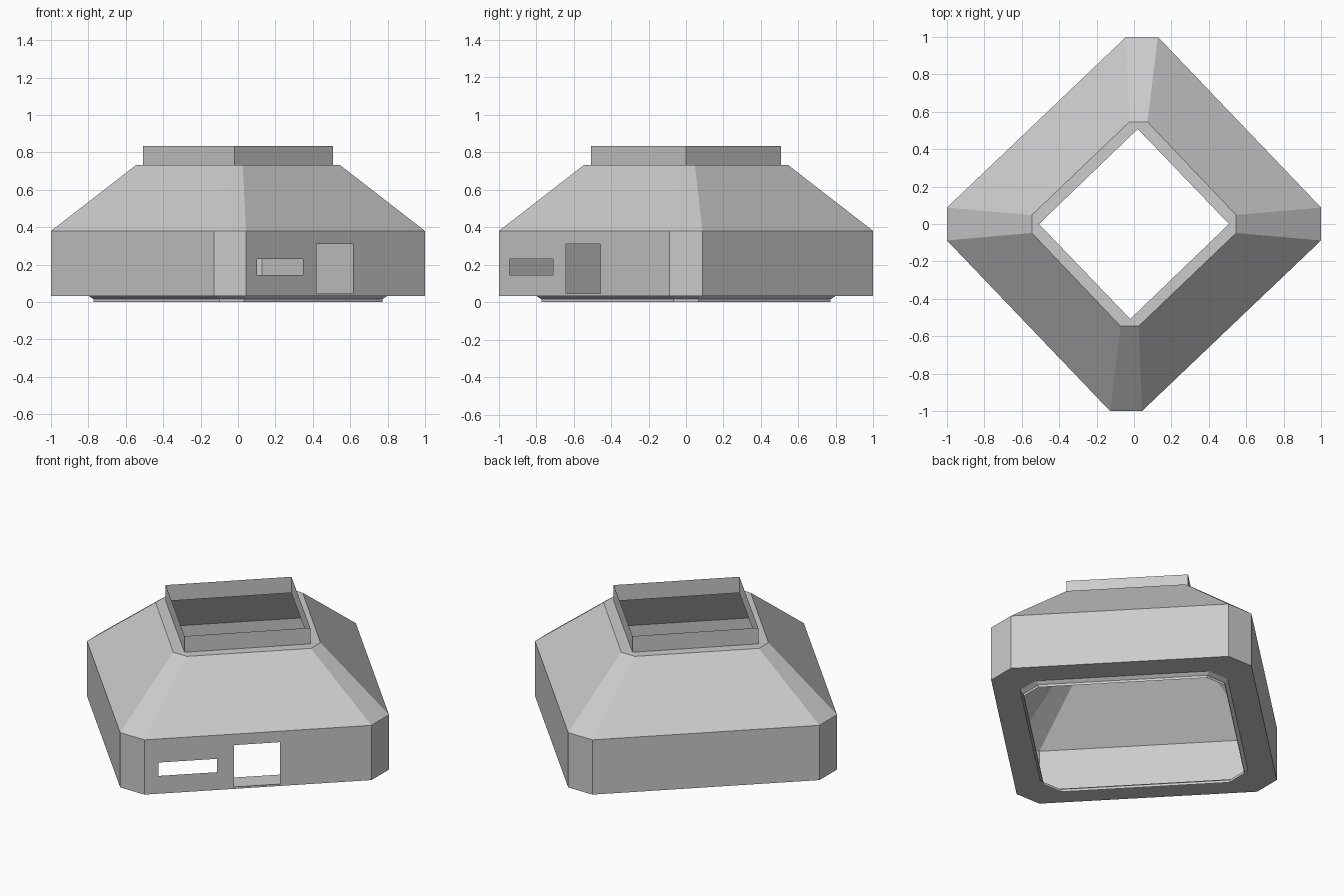
import bpy, bmesh
from mathutils import Vector

if "Cube" in bpy.data.objects:
    bpy.data.objects.remove(bpy.data.objects["Cube"])

grey = bpy.data.materials.new("light grey")
grey.diffuse_color = (0.6, 0.6, 0.6, 1)
grey.use_nodes = True
grey.node_tree.nodes["Principled BSDF"].inputs["Base Color"].default_value = grey.diffuse_color


def octagon(r, a, b, c, z):
    """Chamfered square standing on a corner, counter-clockwise.
    a, b: ends of the front chamfer in x; c: half width of the side chamfers."""
    return [Vector((x, y, z)) for x, y in (
        (a, -r), (b, -r), (r, -c), (r, c), (-a, r), (-b, r), (-r, c), (-r, -c))]


def diamond(z):
    """Sharp-cornered square, each corner doubled so it lofts to an octagon."""
    corners = ((-0.02, -0.508), (0.508, 0), (0.02, 0.508), (-0.508, 0))
    return [Vector((x, y, z)) for x, y in corners for _ in range(2)]


def loft(name, rings, edit=None):
    """Open thin shell through a stack of rings."""
    bm = bmesh.new()
    rows = [[bm.verts.new(p) for p in ring] for ring in rings]
    for lo, hi in zip(rows, rows[1:]):
        for i in range(8):
            j = (i + 1) % 8
            bm.faces.new((lo[i], lo[j], hi[j], hi[i]))
    bmesh.ops.remove_doubles(bm, verts=bm.verts[:], dist=1e-5)
    if edit:
        edit(bm)
    mesh = bpy.data.meshes.new(name)
    bm.to_mesh(mesh)
    bm.free()
    mesh.materials.append(grey)
    bpy.context.collection.objects.link(bpy.data.objects.new(name, mesh))


def cut_openings(bm):
    """Cut the door and the window slot through the front right wall."""
    openings = ((0.102, 0.348, 0.145, 0.23), (0.42, 0.614, 0.045, 0.31))

    def front_right():
        return [f for f in bm.faces if f.normal.x > 0.4 and f.normal.y < -0.4]

    bm.normal_update()
    for x0, x1, z0, z1 in openings:
        for co, no in (((x0, 0, 0), (1, 0, 0)), ((x1, 0, 0), (1, 0, 0)),
                       ((0, 0, z0), (0, 0, 1)), ((0, 0, z1), (0, 0, 1))):
            faces = front_right()
            edges = list({e for f in faces for e in f.edges})
            verts = list({v for f in faces for v in f.verts})
            bmesh.ops.bisect_plane(bm, geom=verts + edges + faces,
                                   plane_co=co, plane_no=no)
            bm.normal_update()
    holes = []
    for f in front_right():
        m = f.calc_center_median()
        if any(x0 < m.x < x1 and z0 < m.z < z1 for x0, x1, z0, z1 in openings):
            holes.append(f)
    bmesh.ops.delete(bm, geom=holes, context='FACES')


# Underside rim with the short foot around the floor opening
loft("base_rim", [octagon(0.773, -0.10, 0.033, 0.067, 0),
                  octagon(0.773, -0.10, 0.033, 0.067, 0.016),
                  octagon(0.797, -0.105, 0.035, 0.07, 0.032),
                  octagon(1, -0.128, 0.043, 0.088, 0.032)])
# Vertical walls
loft("walls", [octagon(1, -0.128, 0.043, 0.088, 0.032),
               octagon(1, -0.128, 0.043, 0.088, 0.38)], cut_openings)
# Sloping roof
loft("roof", [octagon(1, -0.128, 0.043, 0.088, 0.38),
              octagon(0.546, -0.072, 0.025, 0.048, 0.732)])
# Flat ledge and open chimney collar
loft("collar", [octagon(0.546, -0.072, 0.025, 0.048, 0.732),
                diamond(0.732), diamond(0.834)])
